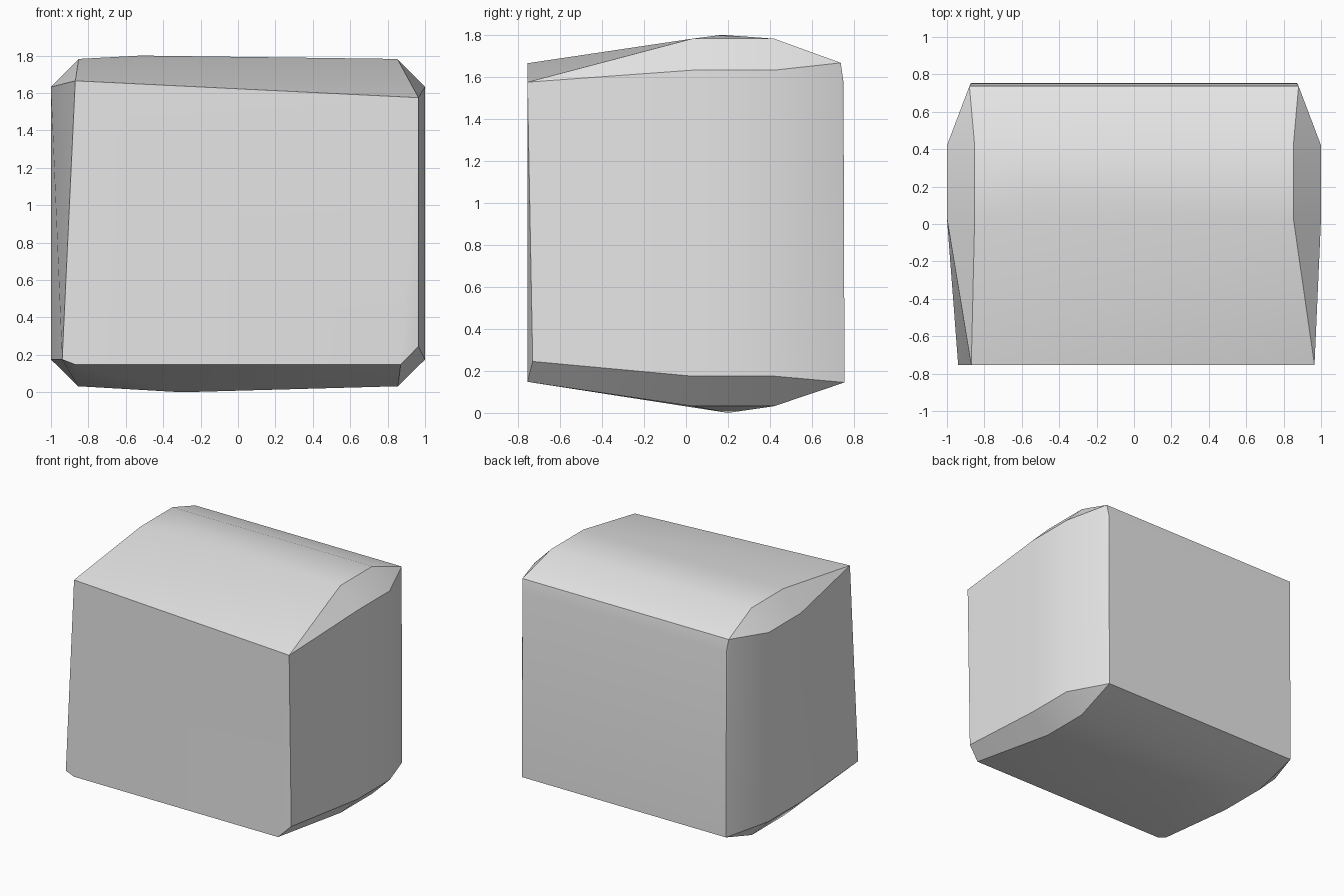
import bpy
import bmesh

cube = bpy.data.objects.get("Cube")
if cube:
    bpy.data.objects.remove(cube, do_unlink=True)

# Single plain grey finish
grey = bpy.data.materials.new("plain grey")
grey.use_nodes = True
colour = (0.8, 0.8, 0.8, 1.0)
grey.diffuse_color = colour
grey.node_tree.nodes["Principled BSDF"].inputs["Base Color"].default_value = colour

# Slightly uneven front corners
points = [
    (-0.87, -0.755, 1.665), (0.965, -0.755, 1.575),
    (0.965, -0.73, 0.245), (0.87, -0.755, 0.148),
    (-0.87, -0.755, 0.148), (-0.94, -0.755, 0.175),
]

# Shallow peaks on the top and underside
points += [(-0.52, 0.17, 1.8), (-0.3, 0.2, 0.0)]

for side in (-1, 1):
    # Chamfered octagonal section through the middle
    for y in (0.03, 0.42):
        for x, z in ((1.0, 0.175), (1.0, 1.632), (0.855, 0.032), (0.852, 1.782)):
            points.append((side * x, y, z))
    # Back corners with a narrow bevel along the top edge
    points += [(side * 0.88, 0.737, 1.667),
               (side * 0.87, 0.75, 1.575),
               (side * 0.87, 0.755, 0.145)]

# Wrap the body skin around the corners
bm = bmesh.new()
for p in points:
    bm.verts.new(p)
bmesh.ops.convex_hull(bm, input=bm.verts)
loose = [v for v in bm.verts if not v.link_faces]
bmesh.ops.delete(bm, geom=loose, context="VERTS")
bmesh.ops.dissolve_limit(bm, angle_limit=0.01, verts=bm.verts, edges=bm.edges)
bmesh.ops.recalc_face_normals(bm, faces=bm.faces)

mesh = bpy.data.meshes.new("chamfered_block")
bm.to_mesh(mesh)
bm.free()
mesh.materials.append(grey)
block = bpy.data.objects.new("chamfered_block", mesh)
bpy.context.collection.objects.link(block)

# Soft shading across the gently curved faces
bpy.ops.object.select_all(action="DESELECT")
block.select_set(True)
bpy.context.view_layer.objects.active = block
bpy.ops.object.shade_smooth_by_angle(angle=0.52)
